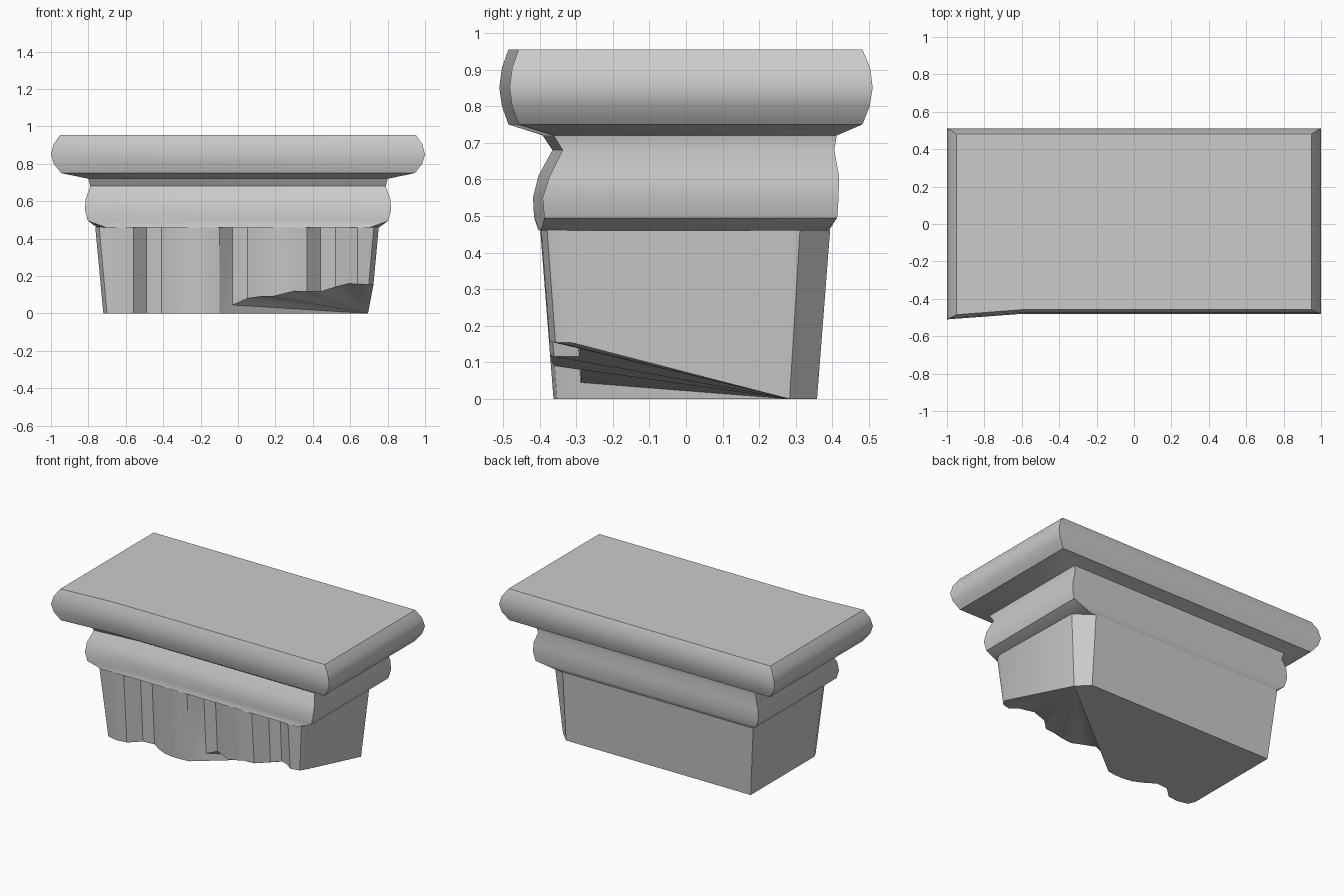
import bpy, bmesh

if "Cube" in bpy.data.objects:
    bpy.data.objects.remove(bpy.data.objects["Cube"])


def finish(bm, name, angle=0.6):
    bmesh.ops.remove_doubles(bm, verts=bm.verts[:], dist=0.0005)
    bmesh.ops.recalc_face_normals(bm, faces=bm.faces[:])
    me = bpy.data.meshes.new(name)
    bm.to_mesh(me)
    bm.free()
    ob = bpy.data.objects.new(name, me)
    bpy.context.collection.objects.link(ob)
    bpy.ops.object.select_all(action='DESELECT')
    ob.select_set(True)
    bpy.context.view_layer.objects.active = ob
    bpy.ops.object.shade_smooth_by_angle(angle=angle)


def bridge(bm, a, b):
    n = len(a)
    for i in range(n):
        j = (i + 1) % n
        bm.faces.new((a[i], a[j], b[j], b[i]))


# Moulded slab, neck and roll: z, half width, front at right, front at left, back, corner cut
rows = [
    (.955, .95, .457, .485, .482, 0), (.905, .985, .475, .503, .503, 0),
    (.85, 1.0, .482, .51, .51, 0), (.80, .985, .475, .503, .502, 0),
    (.75, .945, .457, .485, .482, 0), (.72, .80, .362, .392, .412, 0),
    (.68, .79, .337, .365, .405, 0), (.61, .815, .372, .403, .418, 0),
    (.55, .818, .392, .418, .417, 0), (.495, .803, .387, .415, .413, 0),
    (.46, .755, .397, .403, .39, .08)]
bm = bmesh.new()
rings = []
for z, h, fr, fl, b, c in rows:
    pts = [(-h, c - fl), (-h + c * .6, -fl), (-.62 * h, -fr), (h - c * .6, -fr),
           (h, c - fr), (h, b - c), (h - c * 1.2, b), (-h, b)]
    rings.append([bm.verts.new((x, y, z)) for x, y in pts])
for lo, hi in zip(rings, rings[1:]):
    bridge(bm, lo, hi)
bm.faces.new(rings[0])
bm.faces.new(rings[-1])
finish(bm, "moulded_capital_top")

# Fluted shaft outline: front left corner to front right, then round the back
outline = [(-.72, -.30), (-.70, -.345), (-.63, -.36)]
for x0 in (-.56, -.10, .37):
    outline += [(x0, -.352), (x0 + .07, -.285), (x0 + .15, -.28), (x0 + .22, -.325)]
    if x0 < .3:
        outline += [(x0 + .28, -.352), (x0 + .34, -.362), (x0 + .40, -.362)]
outline += [(.64, -.36), (.685, -.345), (.71, -.30)]
n_front = len(outline)
outline += [(.695, .283), (.62, .358), (-.72, .358)]

# Height of the broken lower edge along the front
chip = [(-.10, 0), (-.03, .045), (.05, .08), (.12, .09), (.20, .09), (.28, .12),
        (.43, .113), (.58, .16), (.72, .153)]


def broken_z(x, y):
    if y > 0 or x <= chip[0][0]:
        return 0
    for (x0, z0), (x1, z1) in zip(chip, chip[1:]):
        if x <= x1:
            return z0 + (z1 - z0) * (x - x0) / (x1 - x0)
    return chip[-1][1]


bm = bmesh.new()
low, top = [], []
for x, y in outline:
    s = 1.06 if abs(x) > .65 else 1.0
    z = broken_z(x, y)
    t = z / .46
    low.append(bm.verts.new((x * (1 + (s - 1) * t), y * (1 + .1 * t), z)))
    top.append(bm.verts.new((x * s, y * 1.1, .462)))
bridge(bm, low, top)
bm.faces.new(top)

# Underside: flat part, plus a fan of break facets from the back right corner
first = next(i for i, p in enumerate(outline) if p[0] == -.10)
apex = low[n_front]
bm.faces.new(low[:first + 1] + low[n_front:])
for i in range(first, n_front - 1):
    bm.faces.new((apex, low[i], low[i + 1]))
finish(bm, "fluted_shaft")
